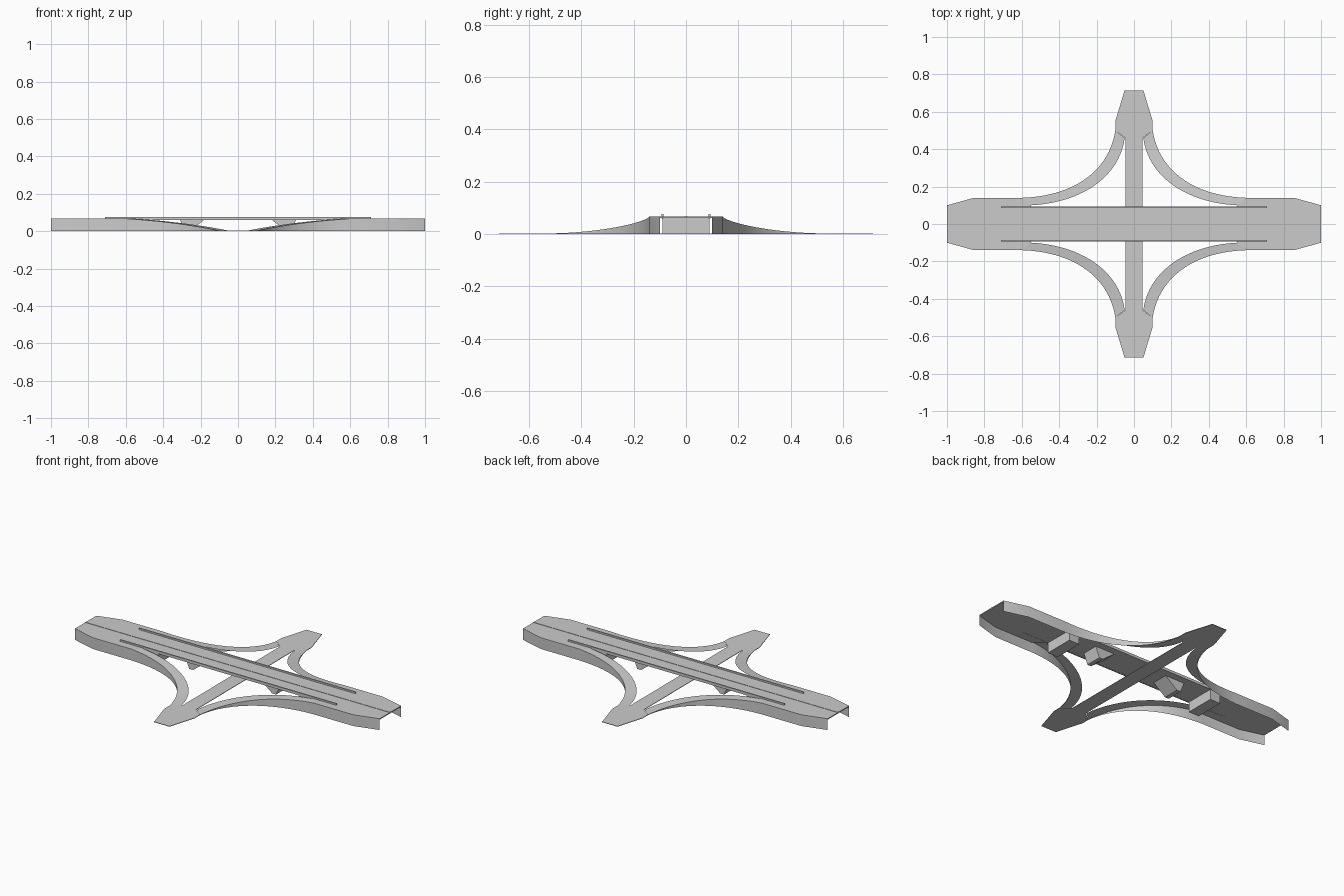
import bpy, bmesh
from mathutils import Vector

cube = bpy.data.objects.get("Cube")
if cube:
    bpy.data.objects.remove(cube, do_unlink=True)

DECK, LOW = 0.067, 0.003     # heights of the upper and lower road
STEPS = 20

concrete = bpy.data.materials.new("concrete grey")
concrete.use_nodes = True
grey = (0.6, 0.6, 0.6, 1)
concrete.diffuse_color = grey
concrete.node_tree.nodes["Principled BSDF"].inputs["Base Color"].default_value = grey


def finish(name, bm, smooth=False):
    bmesh.ops.remove_doubles(bm, verts=bm.verts, dist=0.0001)
    bmesh.ops.recalc_face_normals(bm, faces=bm.faces)
    mesh = bpy.data.meshes.new(name)
    bm.to_mesh(mesh)
    bm.free()
    mesh.materials.append(concrete)
    ob = bpy.data.objects.new(name, mesh)
    bpy.context.collection.objects.link(ob)
    if smooth:
        bpy.ops.object.select_all(action='DESELECT')
        ob.select_set(True)
        bpy.context.view_layer.objects.active = ob
        bpy.ops.object.shade_smooth_by_angle(angle=0.5)
    return ob


def prism(name, outline, offset):
    """Extrude a closed outline of 3D points by an offset."""
    bm = bmesh.new()
    base = bm.faces.new([bm.verts.new(p) for p in outline])
    top = bmesh.ops.extrude_face_region(bm, geom=[base], use_keep_orig=True)
    moved = [v for v in top["geom"] if isinstance(v, bmesh.types.BMVert)]
    bmesh.ops.translate(bm, verts=moved, vec=offset)
    return finish(name, bm)


def box(name, x0, x1, y0, y1, z0, z1):
    return prism(name, [(x0, y0, z0), (x1, y0, z0), (x1, y1, z0), (x0, y1, z0)],
                 (0, 0, z1 - z0))


def ring(quarter, z):
    """Mirror a quarter outline into a full closed outline."""
    right = quarter + [(x, -y) for x, y in reversed(quarter)]
    left = [(-x, -y) for x, y in right]
    return [(x, y, z) for x, y in right + left]


def curve(a, b, c, d):
    a, b, c, d = map(Vector, (a, b, c, d))
    pts = []
    for i in range(STEPS + 1):
        t = i / STEPS
        s = 1 - t
        pts.append(a * s**3 + b * 3 * s * s * t + c * 3 * s * t * t + d * t**3)
    return pts


def strip(name, first, second, sx, sy):
    bm = bmesh.new()
    rows = [[bm.verts.new((p[0] * sx, p[1] * sy, p[2])) for p in row]
            for row in (first, second)]
    for i in range(len(first) - 1):
        bm.faces.new((rows[0][i], rows[0][i + 1], rows[1][i + 1], rows[1][i]))
    return finish(name, bm, True)


# Upper road, widened at both ends
upper = [(0.55, 0.09), (0.55, 0.1), (0.6, 0.14), (0.855, 0.14), (1, 0.1)]
prism("upper_road", ring(upper, DECK), (0, 0, -0.006))
box("upper_median", -1, 1, -0.005, 0.005, DECK, DECK + 0.002)

# Lower crossing road with tapered ends
lower = [(0.1, 0.5), (0.1, 0.55), (0.05, 0.715)]
cross = [(0.045, 0.46)] + lower
half = cross + [(-x, y) for x, y in reversed(cross)]
prism("lower_road", [(x, y, LOW) for x, y in half + [(-x, -y) for x, y in half]],
      (0, 0, -LOW))

# Curved ramps and outer retaining walls, one per quadrant
outer = curve((0.6, 0.14, DECK), (0.3, 0.15, 0.048), (0.13, 0.3, 0.008), (0.1, 0.5, LOW))
inner = curve((0.55, 0.1, DECK), (0.27, 0.115, 0.048), (0.075, 0.26, 0.008), (0.05, 0.46, LOW))
edge = [(1, 0.1, DECK), (0.855, 0.14, DECK)] + list(outer)
edge += [(x, y, LOW) for x, y in lower[1:]]
ground = [(p[0], p[1], 0) for p in edge]
for sx, side in ((1, "left"), (-1, "right")):
    for sy, end in ((-1, "front"), (1, "back")):
        strip(f"ramp_{end}_{side}", outer, inner, sx, sy)
        strip(f"retaining_wall_{end}_{side}", edge, ground, sx, sy)

# Abutments and tapered piers beneath the upper road
for s, side in ((1, "left"), (-1, "right")):
    box(f"abutment_{side}", s * 0.46, s * 0.53, -0.09, 0.09, 0, 0.061)
    pier = [(0.26, 0), (0.285, 0), (0.31, 0.061), (0.18, 0.061)]
    prism(f"pier_{side}", [(s * x, -0.05, z) for x, z in pier], (0, 0.1, 0))

# Guard rails along the bridge
for s, end in ((1, "back"), (-1, "front")):
    box(f"guard_rail_{end}", -0.71, 0.71, s * 0.086, s * 0.094, 0.06, 0.076)
